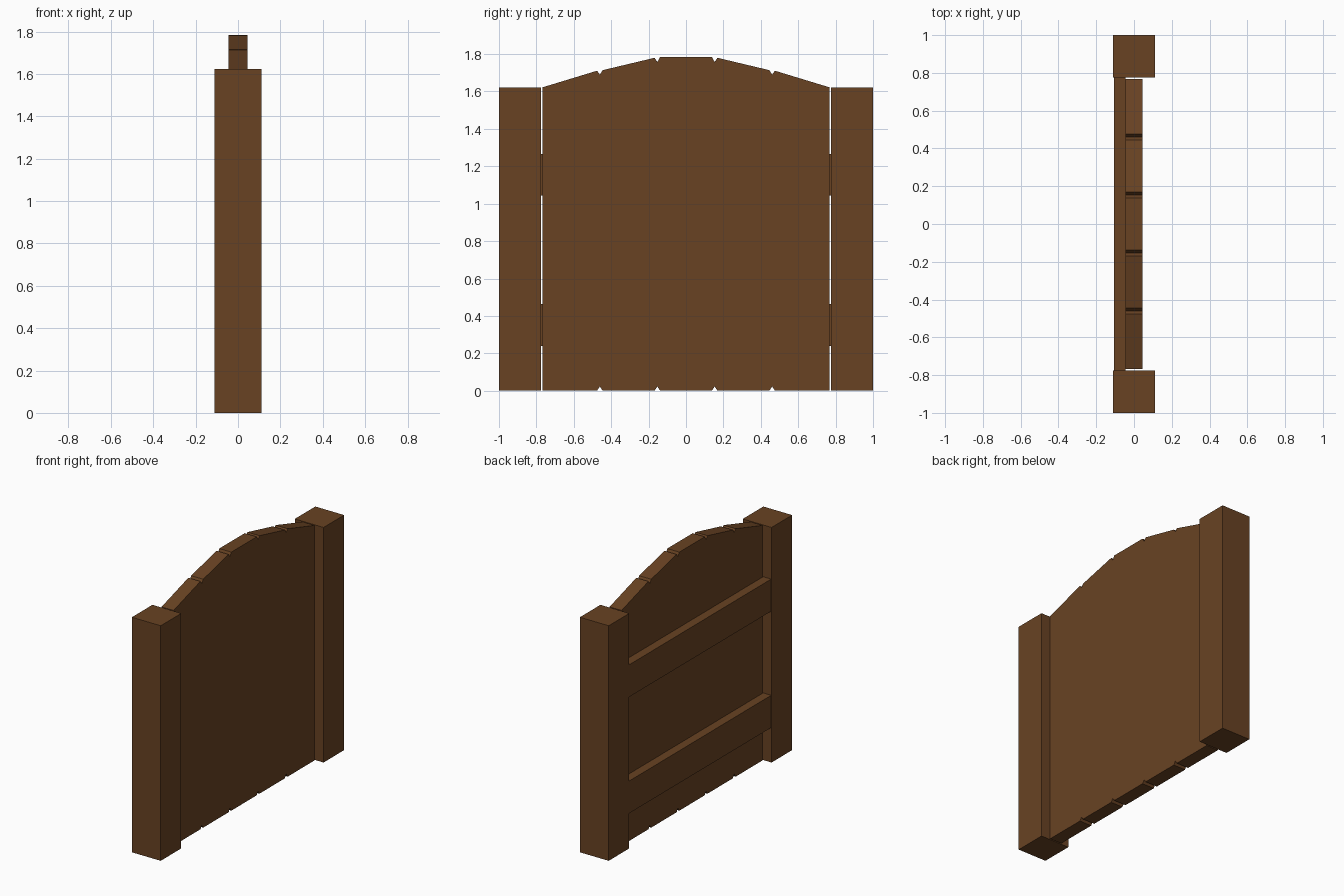
import bpy, bmesh

if "Cube" in bpy.data.objects:
    bpy.data.objects.remove(bpy.data.objects["Cube"])

wood = bpy.data.materials.new("brown_wood")
wood.diffuse_color = (0.14, 0.055, 0.0165, 1)
wood.use_nodes = True
wood.node_tree.nodes["Principled BSDF"].inputs["Base Color"].default_value = wood.diffuse_color


def prism(name, outline, x0, x1):
    """Extrude a (y, z) outline from x0 to x1."""
    bm = bmesh.new()
    face = bm.faces.new([bm.verts.new((x0, y, z)) for y, z in outline])
    ext = bmesh.ops.extrude_face_region(bm, geom=[face])
    moved = [v for v in ext["geom"] if isinstance(v, bmesh.types.BMVert)]
    bmesh.ops.translate(bm, verts=moved, vec=(x1 - x0, 0, 0))
    bmesh.ops.recalc_face_normals(bm, faces=bm.faces)
    mesh = bpy.data.meshes.new(name)
    bm.to_mesh(mesh)
    bm.free()
    mesh.materials.append(wood)
    obj = bpy.data.objects.new(name, mesh)
    bpy.context.collection.objects.link(obj)


def rect(y0, y1, z0, z1):
    return [(y0, z0), (y1, z0), (y1, z1), (y0, z1)]


# Posts at both ends
prism("post_front", rect(-1.0, -0.776, 0, 1.622), -0.11, 0.11)
prism("post_back", rect(0.776, 1.0, 0, 1.622), -0.11, 0.11)

# Rails on the -x side, spanning between the posts
prism("rail_lower", rect(-0.776, 0.776, 0.24, 0.463), -0.107, -0.046)
prism("rail_upper", rect(-0.776, 0.776, 1.043, 1.265), -0.107, -0.046)

# Planks under an arched top, corners chamfered where planks meet
B1, B2, B3 = 0.1535, 0.4605, 0.768   # plank edges
C, DB, DT = 0.015, 0.023, 0.026      # chamfer width, bottom and top depth
H1, H2, H3 = 1.784, 1.709, 1.622     # arch heights at the plank edges

centre = [(-B1 + C, 0), (B1 - C, 0), (B1, DB), (B1, H1 - DT),
          (B1 - C, H1), (-B1 + C, H1), (-B1, H1 - DT), (-B1, DB)]
middle = [(B1, DB), (B1 + C, 0), (B2 - C, 0), (B2, DB), (B2, H2 - 0.018),
          (B2 - C, H2 + 0.005), (B1 + C, H1 - 0.004), (B1, H1 - DT)]
outer = [(B2, DB), (B2 + C, 0), (B3, 0), (B3, H3),
         (B2 + C, H2 + 0.002), (B2, H2 - 0.018)]

prism("plank_centre", centre, -0.046, 0.046)
for side, s in (("front", -1), ("back", 1)):
    for name, outline in (("middle", middle), ("outer", outer)):
        prism(f"plank_{name}_{side}", [(s * y, z) for y, z in outline], -0.046, 0.046)
